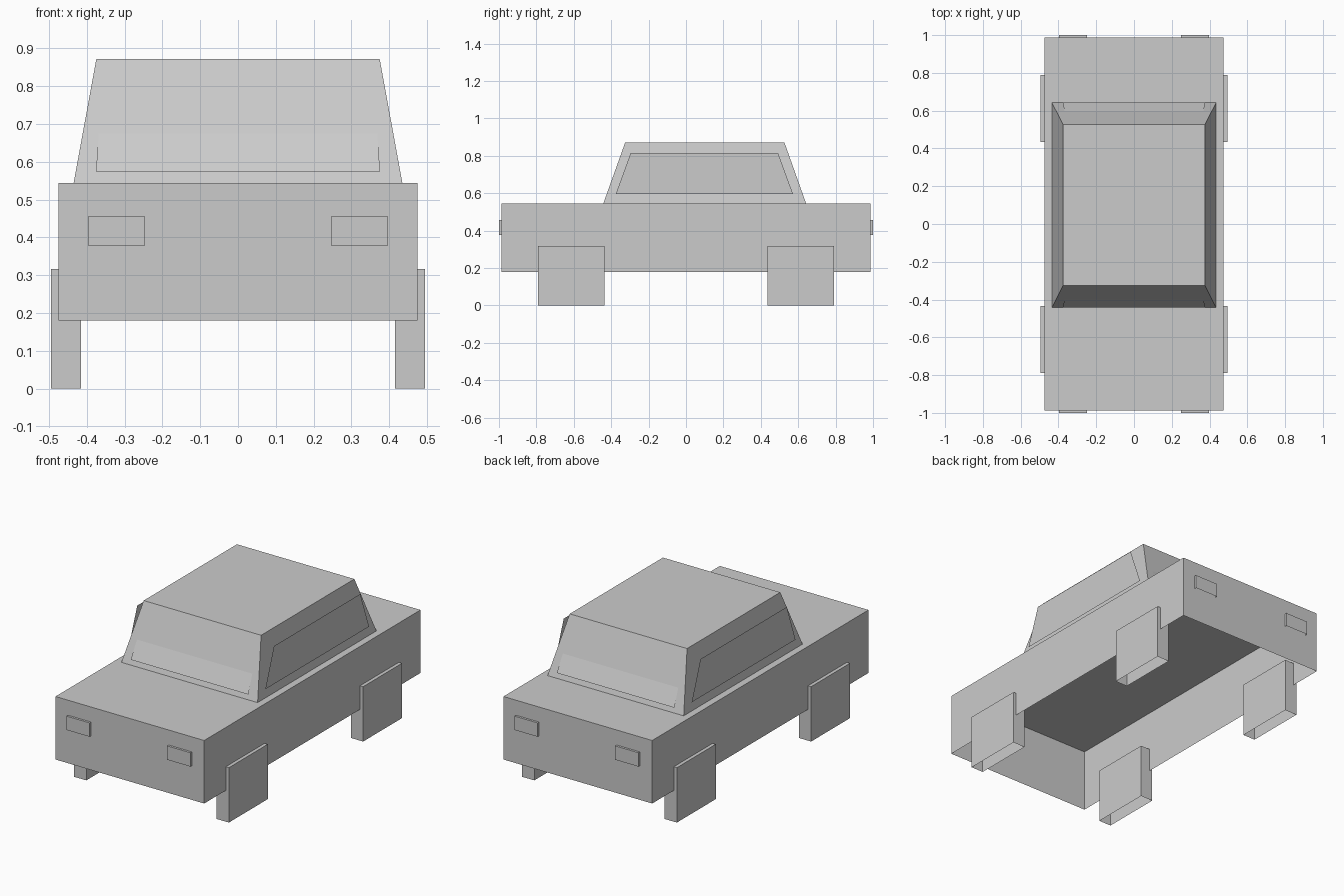
import bpy

if "Cube" in bpy.data.objects:
    bpy.data.objects.remove(bpy.data.objects["Cube"])

grey = bpy.data.materials.new("plain grey")
grey.diffuse_color = (0.6, 0.6, 0.6, 1)
grey.use_nodes = True
grey.node_tree.nodes["Principled BSDF"].inputs["Base Color"].default_value = grey.diffuse_color


def make(name, verts, faces):
    mesh = bpy.data.meshes.new(name)
    mesh.from_pydata(verts, [], faces)
    mesh.materials.append(grey)
    obj = bpy.data.objects.new(name, mesh)
    bpy.context.collection.objects.link(obj)
    return obj


def shell(name, low, high, skip=None):
    # hollow, open-bottomed block; each level is (x0, x1, y0, y1, z)
    verts = []
    for x0, x1, y0, y1, z in (low, high):
        verts += [(x0, y0, z), (x1, y0, z), (x1, y1, z), (x0, y1, z)]
    # sides in order: front, right, back, left
    sides = [(i, (i + 1) % 4, (i + 1) % 4 + 4, i + 4) for i in range(4) if i != skip]
    return make(name, verts, [(4, 5, 6, 7)] + sides)


def box(name, x0, x1, y0, y1, z0, z1, skip=None):
    return shell(name, (x0, x1, y0, y1, z0), (x0, x1, y0, y1, z1), skip)


# open-bottomed body and tapered cabin
box("body", -0.475, 0.475, -0.987, 0.987, 0.18, 0.544)
shell("cabin", (-0.435, 0.435, -0.4425, 0.6425, 0.544),
      (-0.375, 0.375, -0.325, 0.526, 0.872))

for s, side in ((-1, "left"), (1, "right")):
    for e, end in ((-1, "front"), (1, "rear")):
        # square slab wheels
        x0, x1 = sorted((s * 0.416, s * 0.495))
        y0, y1 = sorted((e * 0.435, e * 0.79))
        box(f"{end}_{side}_wheel", x0, x1, y0, y1, 0, 0.317)
        # lamps at both ends, open where they meet the body
        x0, x1 = sorted((s * 0.248, s * 0.396))
        y0, y1 = sorted((e * 0.987, e * 1.0))
        box(f"{end}_{side}_lamp", x0, x1, y0, y1, 0.377, 0.457, 2 if e < 0 else 0)

    # upright side window panes
    x = s * 0.437
    order = (0, 1, 2, 3) if s > 0 else (3, 2, 1, 0)
    make(f"{side}_window",
         [(x, -0.375, 0.596), (x, 0.572, 0.596), (x, 0.492, 0.815), (x, -0.296, 0.815)],
         [order])

# windscreen panes, leaning back into the cabin
for name, e in (("windscreen", -1), ("rear_window", 1)):
    yb, yt = 0.1 + e * 0.5425, 0.1 + e * 0.43
    order = (0, 1, 2, 3) if e < 0 else (3, 2, 1, 0)
    make(name,
         [(-0.376, yb, 0.575), (0.376, yb, 0.575), (0.358, yt, 0.815), (-0.358, yt, 0.815)],
         [order])
